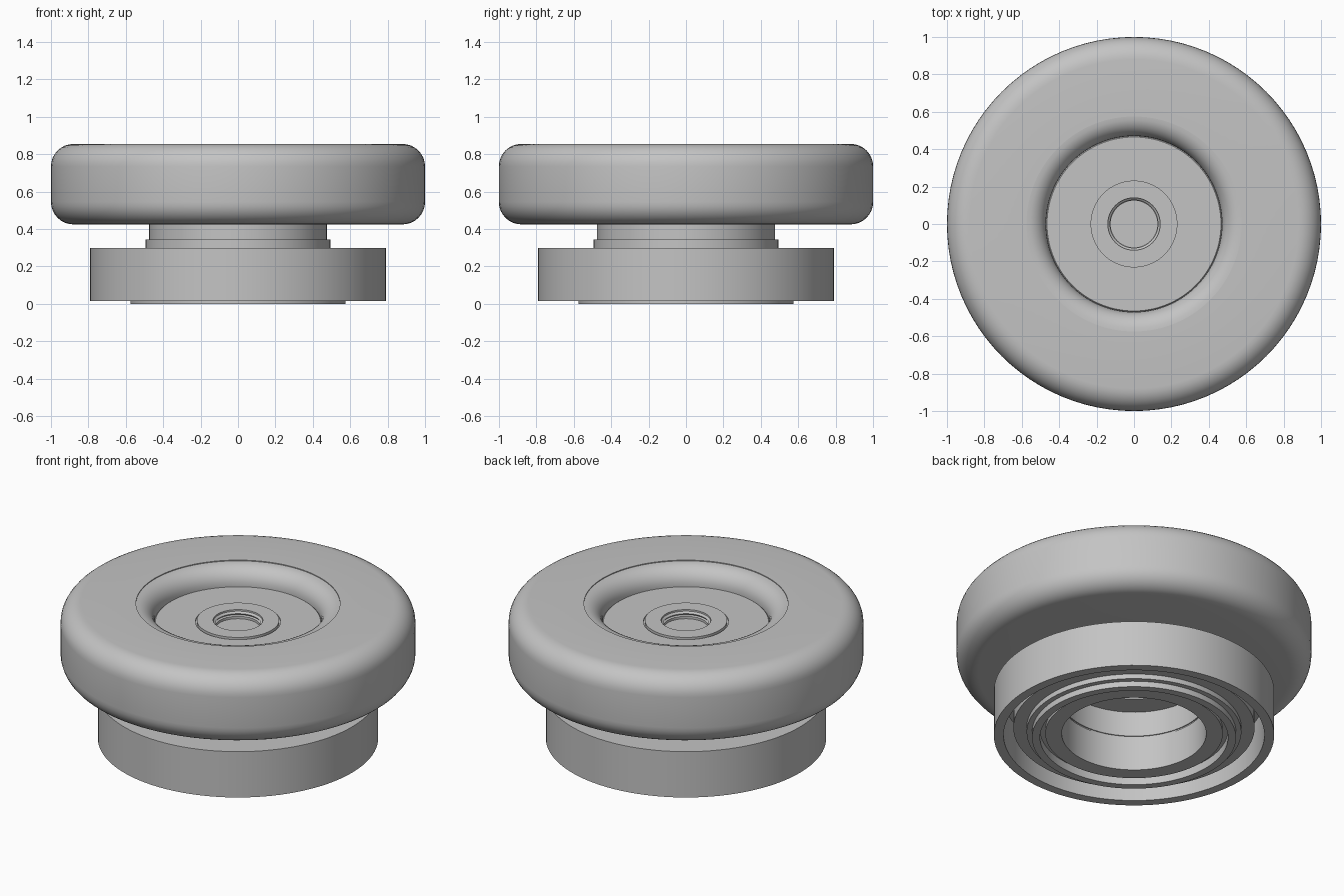
import bpy
import bmesh
from math import radians, pi, sin, cos
from mathutils import Vector

if "Cube" in bpy.data.objects:
    bpy.data.objects.remove(bpy.data.objects["Cube"], do_unlink=True)

grey = bpy.data.materials.new("plain grey")
grey.use_nodes = True
COLOUR = (0.55, 0.55, 0.55, 1)
grey.diffuse_color = COLOUR
grey.node_tree.nodes["Principled BSDF"].inputs["Base Color"].default_value = COLOUR


def arc(r, z, radius, start, steps=8):
    """Quarter-circle profile points, turning anticlockwise from start degrees."""
    angles = [radians(start + 90 * i / steps) for i in range(steps + 1)]
    return [(r + radius * cos(a), z + radius * sin(a)) for a in angles]


def lathe(name, profile, closed=True, segments=96):
    """Turn a (radius, height) profile around the z axis."""
    bm = bmesh.new()
    verts = [bm.verts.new((r, 0, z)) for r, z in profile]
    edges = [bm.edges.new(pair) for pair in zip(verts, verts[1:])]
    if closed:
        edges.append(bm.edges.new((verts[-1], verts[0])))
    bmesh.ops.spin(bm, geom=verts + edges, cent=Vector(), axis=Vector((0, 0, 1)),
                   angle=2 * pi, steps=segments, use_duplicate=False)
    bmesh.ops.remove_doubles(bm, verts=bm.verts[:], dist=0.0002)
    bmesh.ops.recalc_face_normals(bm, faces=bm.faces[:])
    mesh = bpy.data.meshes.new(name)
    bm.to_mesh(mesh)
    bm.free()
    mesh.materials.append(grey)
    obj = bpy.data.objects.new(name, mesh)
    bpy.context.collection.objects.link(obj)
    bpy.ops.object.select_all(action="DESELECT")
    obj.select_set(True)
    bpy.context.view_layer.objects.active = obj
    bpy.ops.object.shade_smooth_by_angle(angle=radians(30))
    return obj


# Thick roller with rounded rims and a rounded, slightly sunken bore edge
lathe("roller", [(0.47, 0.425)]
      + arc(0.88, 0.545, 0.12, -90)
      + arc(0.88, 0.735, 0.12, 0)
      + [(0.575, 0.855)]
      + arc(0.575, 0.745, 0.105, 90))

# Hub core: raised boss with a blind hole on top, stepped bore below
lathe("hub", [
    (0, 0.70), (0.125, 0.70), (0.125, 0.715), (0.135, 0.72), (0.128, 0.73),
    (0.14, 0.74), (0.14, 0.75), (0.232, 0.75), (0.232, 0.732), (0.24, 0.732),
    (0.24, 0.74), (0.465, 0.74), (0.475, 0.73), (0.475, 0.30), (0.407, 0.30),
    (0.407, 0.40), (0.26, 0.40), (0.26, 0.62), (0, 0.62)], closed=False)

# Collar between the roller and the housing
lathe("collar", [(0.45, 0.29), (0.495, 0.29), (0.495, 0.345), (0.45, 0.345)])

# Outer housing cup, open at the bottom
lathe("housing", [
    (0.49, 0.30), (0.49, 0.26), (0.735, 0.26), (0.735, 0.015), (0.79, 0.015),
    (0.79, 0.30)])

# Inner sleeve with a thin groove in its bore
lathe("inner_sleeve", [
    (0.407, 0.025), (0.50, 0.025), (0.50, 0.30), (0.407, 0.30),
    (0.407, 0.245), (0.413, 0.245), (0.413, 0.235), (0.407, 0.235)])

# Stepped seal ring that forms the lowest rim
lathe("seal_ring", [
    (0.53, 0), (0.575, 0), (0.575, 0.035), (0.605, 0.035), (0.605, 0.065),
    (0.68, 0.065), (0.68, 0.27), (0.495, 0.27), (0.495, 0.05), (0.53, 0.05)])
